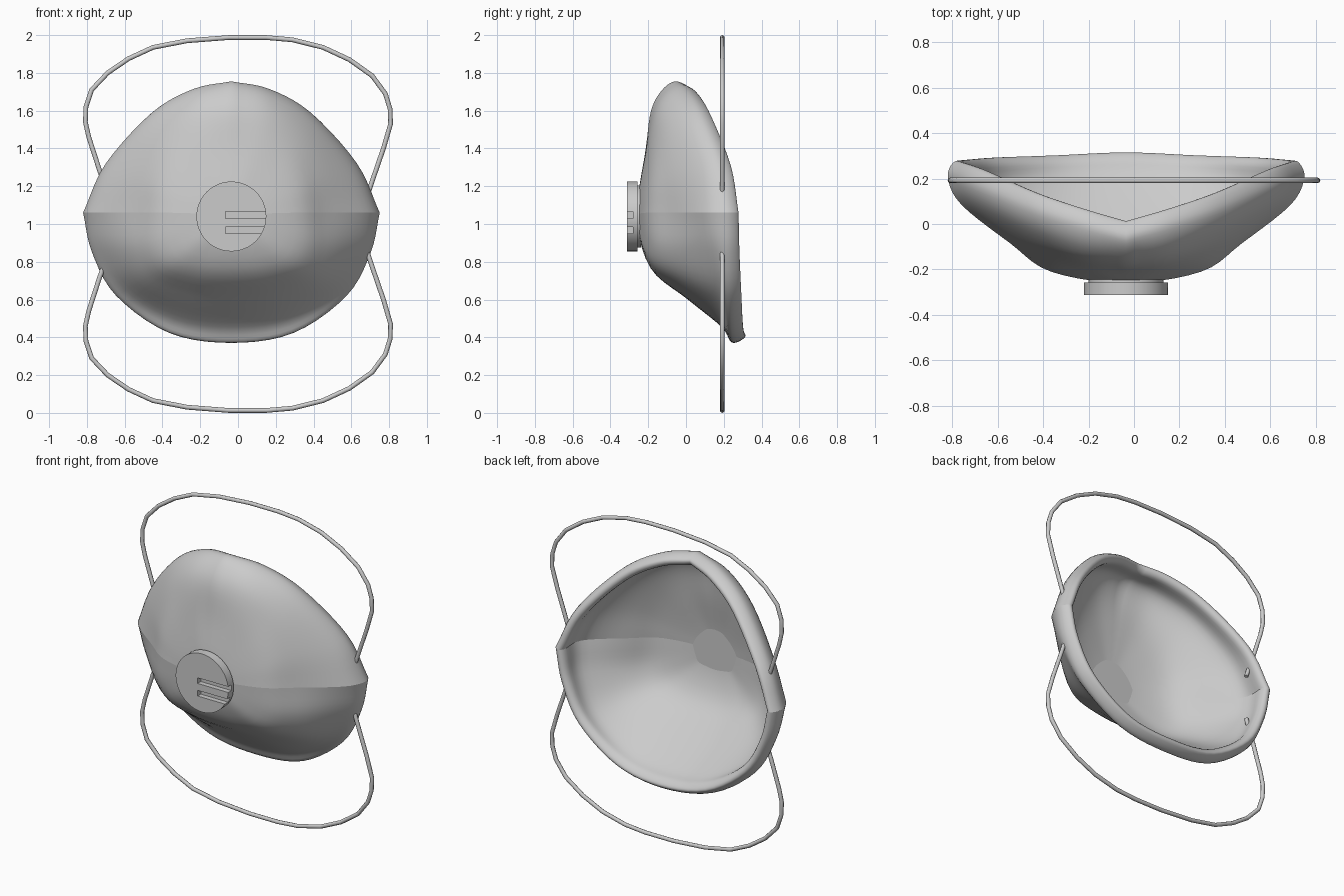
import bpy, bmesh, math
from mathutils import Vector as V

if "Cube" in bpy.data.objects:
    bpy.data.objects.remove(bpy.data.objects["Cube"])

CX = -0.035                      # mask centre line
CENTRE = V((0, -0.26, 1.05))     # front of the shell

# Half-shell rings (offset, y, z), from nose to side fold to chin
OUTER = [(0, -.06, 1.755), (.2, -.005, 1.715), (.42, .065, 1.59), (.665, .165, 1.32), (.785, .205, 1.06),
         (.738, .21, .85), (.61, .22, .62), (.33, .23, .425), (0, .243, .372)]
EDGE = [(0, -.13, 1.705), (.2, -.095, 1.67), (.42, -.02, 1.54), (.625, .06, 1.29), (.725, .085, 1.06),
        (.685, .115, .865), (.56, .15, .65), (.295, .18, .495), (0, .188, .455)]
MIDDLE = [(0, -.185, 1.6), (.18, -.165, 1.565), (.345, -.125, 1.445), (.46, -.1, 1.25), (.51, -.085, 1.06),
          (.505, -.075, .87), (.44, -.03, .715), (.235, .0, .625), (0, .01, .6)]
FRONT = [(0, -.213, 1.4), (.12, -.212, 1.37), (.23, -.207, 1.28), (.30, -.207, 1.17), (.33, -.21, 1.06),
         (.33, -.2, .915), (.275, -.195, .82), (.145, -.19, .78), (0, -.19, .77)]
SIDE, STEPS = 4, 5


def spline(pts, before=None, after=None):
    """Smooth curve through the points, STEPS samples per span."""
    p = [before or 2 * pts[0] - pts[1]] + pts + [after or 2 * pts[-1] - pts[-2]]
    out = []
    for a, b, c, d in zip(p, p[1:], p[2:], p[3:]):
        for i in range(STEPS):
            t = i / STEPS
            out.append(0.5 * (2 * b + (c - a) * t + (2 * a - 5 * b + 4 * c - d) * t * t
                              + (3 * b - a - 3 * c + d) * t ** 3))
    return out + [pts[-1]]


def inset(ring, amount, dy):
    """Copy of a ring moved towards the mask centre and backwards."""
    out = []
    for p in ring:
        d = V((p.x, 0, p.z - CENTRE.z)).normalized() * amount
        out.append(V((p.x - d.x, p.y + dy, p.z - d.z)))
    return out


def finish(ob, angle=30):
    bpy.ops.object.select_all(action='DESELECT')
    ob.select_set(True)
    bpy.context.view_layer.objects.active = ob
    for m in list(ob.modifiers):
        bpy.ops.object.modifier_apply(modifier=m.name)
    bpy.ops.object.shade_smooth_by_angle(angle=math.radians(angle))


def mesh_object(name, bm):
    me = bpy.data.meshes.new(name)
    bm.to_mesh(me)
    bm.free()
    ob = bpy.data.objects.new(name, me)
    bpy.context.collection.objects.link(ob)
    return ob


# Shell: rings from inside centre, over the rolled rim, to outside centre
outer, edge, middle, front = [[V(p) for p in r] for r in (OUTER, EDGE, MIDDLE, FRONT)]
rings = [inset(front, .004, .01), inset(middle, .008, .008), inset(edge, .025, .012),
         inset(outer, .07, .045), inset(outer, .03, .07), outer, edge, middle, front]
dense = []
for r in rings:
    upper = spline(r[:SIDE + 1])
    lower = spline(r[SIDE:], after=V((-r[-2].x, r[-2].y, r[-2].z)))
    dense.append(upper + lower[1:])
fold = SIDE * STEPS
inner_centre = CENTRE + V((0, .01, 0))


def past(c, p):
    q = 2 * c - p
    q.y = p.y
    return q


bm = bmesh.new()
for sx in (1, -1):
    grid = []
    for col in zip(*dense):
        line = spline([inner_centre] + list(col) + [CENTRE],
                      past(inner_centre, col[0]), past(CENTRE, col[-1]))
        grid.append([bm.verts.new((CX + sx * p.x, p.y, p.z)) for p in line])
    for a, b in zip(grid, grid[1:]):
        for j in range(len(a) - 1):
            q = (a[j], a[j + 1], b[j + 1], b[j])
            bm.faces.new(q if sx > 0 else q[::-1])
    for a, b in zip(grid[fold], grid[fold][1:]):
        bm.edges.get((a, b)).smooth = False
bmesh.ops.remove_doubles(bm, verts=bm.verts, dist=1e-4)
bmesh.ops.recalc_face_normals(bm, faces=bm.faces)
finish(mesh_object("mask_shell", bm), 50)


# Exhalation valve: disc on a slightly narrower neck, with two slots
def disc(name, radius, y0, y1):
    bpy.ops.mesh.primitive_cylinder_add(vertices=48, radius=radius, depth=y1 - y0,
                                        location=(CX, (y0 + y1) / 2, 1.04),
                                        rotation=(math.pi / 2, 0, 0))
    ob = bpy.context.object
    ob.name = name
    return ob


disc("valve_neck", 0.165, -0.268, -0.238)
finish(bpy.context.object)
cover = disc("valve_cover", 0.185, -0.312, -0.258)
cutters = []
for z in (1.047, 0.967):
    bpy.ops.mesh.primitive_cube_add(size=1, location=(0.085, -0.31, z))
    cut = bpy.context.object
    cut.name = "slot_cutter"
    cut.scale = (0.30, 0.06, 0.036)
    cut.hide_render = True
    cutters.append(cut)
    m = cover.modifiers.new("slot", 'BOOLEAN')
    m.operation, m.object, m.solver = 'DIFFERENCE', cut, 'EXACT'
bpy.context.view_layer.update()
finish(cover)
for c in cutters:
    bpy.data.objects.remove(c)

# Elastic straps: the lower one mirrors the upper one
STRAP = [(-.682, 1.14), (-.735, 1.29), (-.79, 1.46), (-.808, 1.54), (-.805, 1.62), (-.775, 1.71),
         (-.69, 1.80), (-.58, 1.875), (-.45, 1.935), (-.27, 1.97), (-.05, 1.987), (.15, 1.987),
         (.29, 1.975), (.45, 1.935), (.59, 1.87), (.71, 1.785), (.78, 1.69), (.805, 1.61),
         (.808, 1.53), (.77, 1.40), (.715, 1.24), (.675, 1.12)]
for name, flip in (("upper_strap", False), ("lower_strap", True)):
    cu = bpy.data.curves.new(name, 'CURVE')
    cu.dimensions = '3D'
    cu.bevel_depth, cu.bevel_resolution, cu.use_fill_caps = 0.0125, 2, True
    sp = cu.splines.new('POLY')
    sp.points.add(len(STRAP) - 1)
    for pt, (x, z) in zip(sp.points, STRAP):
        pt.co = (x, 0.192, 2 - z if flip else z, 1)
    bpy.context.collection.objects.link(bpy.data.objects.new(name, cu))
